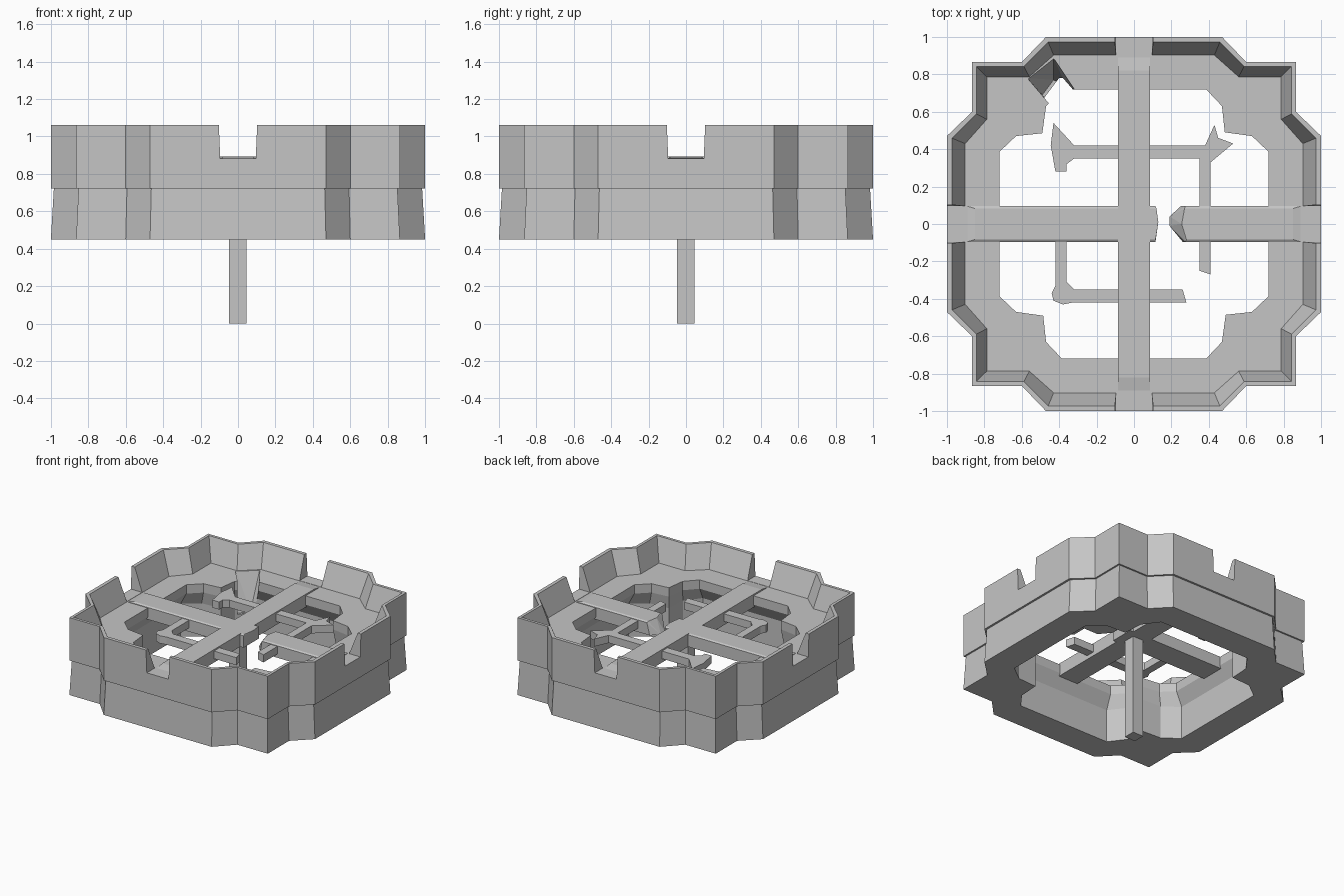
import bpy, bmesh

cube = bpy.data.objects.get("Cube")
if cube:
    bpy.data.objects.remove(cube, do_unlink=True)

# One stone material
stone = bpy.data.materials.new("grey_stone")
stone.use_nodes = True
GREY = (0.56, 0.56, 0.56, 1)
stone.diffuse_color = GREY
stone.node_tree.nodes["Principled BSDF"].inputs["Base Color"].default_value = GREY


def finish(name, bm):
    bmesh.ops.recalc_face_normals(bm, faces=bm.faces)
    mesh = bpy.data.meshes.new(name)
    bm.to_mesh(mesh)
    bm.free()
    mesh.materials.append(stone)
    obj = bpy.data.objects.new(name, mesh)
    bpy.context.collection.objects.link(obj)
    return obj


def lift(outline, z):
    return [(x, y, z) for x, y in outline]


def prism(name, outline, z0, z1):
    bm = bmesh.new()
    low = [bm.verts.new(p) for p in lift(outline, z0)]
    high = [bm.verts.new(p) for p in lift(outline, z1)]
    bm.faces.new(low)
    bm.faces.new(high)
    for i in range(len(low)):
        bm.faces.new((low[i - 1], low[i], high[i], high[i - 1]))
    return finish(name, bm)


def hull(name, points):
    bm = bmesh.new()
    verts = [bm.verts.new(p) for p in points]
    bmesh.ops.convex_hull(bm, input=verts)
    bmesh.ops.dissolve_limit(bm, angle_limit=0.01, verts=bm.verts, edges=bm.edges)
    return finish(name, bm)


def rect(x0, x1, y0, y1):
    return [(x0, y0), (x1, y0), (x1, y1), (x0, y1)]


def cut(target, cutter):
    cutter.hide_render = True
    mod = target.modifiers.new("cut", "BOOLEAN")
    mod.operation = "DIFFERENCE"
    mod.solver = "EXACT"
    mod.object = cutter
    bpy.context.view_layer.objects.active = target
    bpy.ops.object.modifier_apply(modifier=mod.name)
    bpy.data.objects.remove(cutter, do_unlink=True)


def four_turns(quarter):
    loop, pts = [], quarter
    for _ in range(4):
        loop += pts
        pts = [(-y, x) for x, y in pts]
    return loop


def outer(d):
    a, b, c, e = 1 - d, 0.47 - 0.414 * d, 0.865 - 0.8 * d, 0.6 - 0.414 * d
    return four_turns([(a, b), (c, e), (c, c), (e, c), (b, a)])


# Ring wall: battered base, overhanging parapet, floor slab, wider well below
FLOOR = 0.88
slab = four_turns([(0.72, 0.385), (0.63, 0.47), (0.485, 0.49), (0.47, 0.63), (0.385, 0.72)])
well = four_turns([(0.78, 0.4), (0.66, 0.49), (0.5, 0.5), (0.49, 0.66), (0.4, 0.78)])
layers = [(outer(0), 0.45), (outer(0.016), 0.722), (outer(0), 0.722), (outer(0), 1.06),
          (outer(0.028), 1.06), (outer(0.098), FLOOR), (slab, FLOOR), (slab, 0.81),
          (well, 0.71), (well, 0.45)]
bm = bmesh.new()
rings = [[bm.verts.new(p) for p in lift(loop, z)] for loop, z in layers]
for k, ring in enumerate(rings):
    for i in range(len(ring)):
        bm.faces.new((rings[k - 1][i - 1], rings[k - 1][i], ring[i], ring[i - 1]))
wall = finish("ring_wall", bm)

# Four parapet gaps, slightly wider at the top
SILL = FLOOR + 0.002
cut(wall, hull("gap_cutter_y", lift(rect(-0.095, 0.095, -1.2, 1.2), SILL)
               + lift(rect(-0.104, 0.104, -1.2, 1.2), 1.1)))
cut(wall, hull("gap_cutter_x", lift(rect(-1.2, 1.2, -0.095, 0.095), SILL)
               + lift(rect(-1.2, 1.2, -0.104, 0.104), 1.1)))

# Broken corner of the floor
cut(wall, hull("break_cutter",
               lift([(-0.5, 0.7), (-0.57, 0.78), (-0.43, 0.89), (-0.31, 0.71), (-0.4, 0.58)], 0.9)
               + lift([(-0.36, 0.73), (-0.43, 0.77), (-0.49, 0.69), (-0.4, 0.58)], 0.6)))

# Main cross beams with bevelled ends
TOP, SHOULDER, LOW = 0.892, 0.884, 0.79
hull("long_beam", lift(rect(-0.085, 0.085, -0.82, 0.82), TOP)
     + lift(rect(-0.085, 0.085, -0.89, 0.89), FLOOR)
     + lift(rect(-0.085, 0.085, -0.89, 0.89), LOW))
hull("cross_beam_west",
     lift([(-0.85, 0.083), (-0.85, -0.083), (0.115, -0.083), (0.13, 0.01), (0.12, 0.083)], TOP)
     + lift(rect(-0.89, 0.115, -0.095, 0.095), SHOULDER)
     + lift(rect(-0.89, 0.115, -0.095, 0.095), LOW))
hull("cross_beam_east",
     lift([(0.85, 0.083), (0.85, -0.083), (0.28, -0.083), (0.255, 0), (0.27, 0.083)], TOP)
     + lift(rect(0.275, 0.89, -0.095, 0.095), SHOULDER)
     + lift([(0.89, 0.095), (0.89, -0.095), (0.26, -0.095), (0.19, -0.01), (0.19, 0.04), (0.25, 0.095)], LOW))

# Broken thin struts
struts = {
    "strut_north_west": [(-0.08, 0.42), (-0.32, 0.42), (-0.43, 0.54), (-0.445, 0.42), (-0.42, 0.28),
                         (-0.36, 0.28), (-0.36, 0.32), (-0.32, 0.35), (-0.08, 0.35)],
    "strut_north_east": [(0.08, 0.42), (0.38, 0.42), (0.43, 0.53), (0.45, 0.46), (0.53, 0.43),
                         (0.41, 0.33), (0.41, 0.08), (0.35, 0.08), (0.35, 0.35), (0.08, 0.35)],
    "strut_south_west": [(-0.42, -0.08), (-0.36, -0.08), (-0.36, -0.31), (-0.32, -0.35), (-0.08, -0.35),
                         (-0.08, -0.42), (-0.33, -0.42), (-0.38, -0.43), (-0.43, -0.41), (-0.44, -0.37),
                         (-0.42, -0.33)],
    "strut_south_east": [(0.08, -0.35), (0.26, -0.35), (0.28, -0.42), (0.08, -0.42)],
    "strut_stub_east": [(0.35, -0.08), (0.41, -0.08), (0.41, -0.27), (0.35, -0.25)],
}
for name, outline in struts.items():
    prism(name, outline, 0.82, 0.88)

# Central post
prism("centre_post", rect(-0.047, 0.045, -0.047, 0.045), 0, 0.82)
